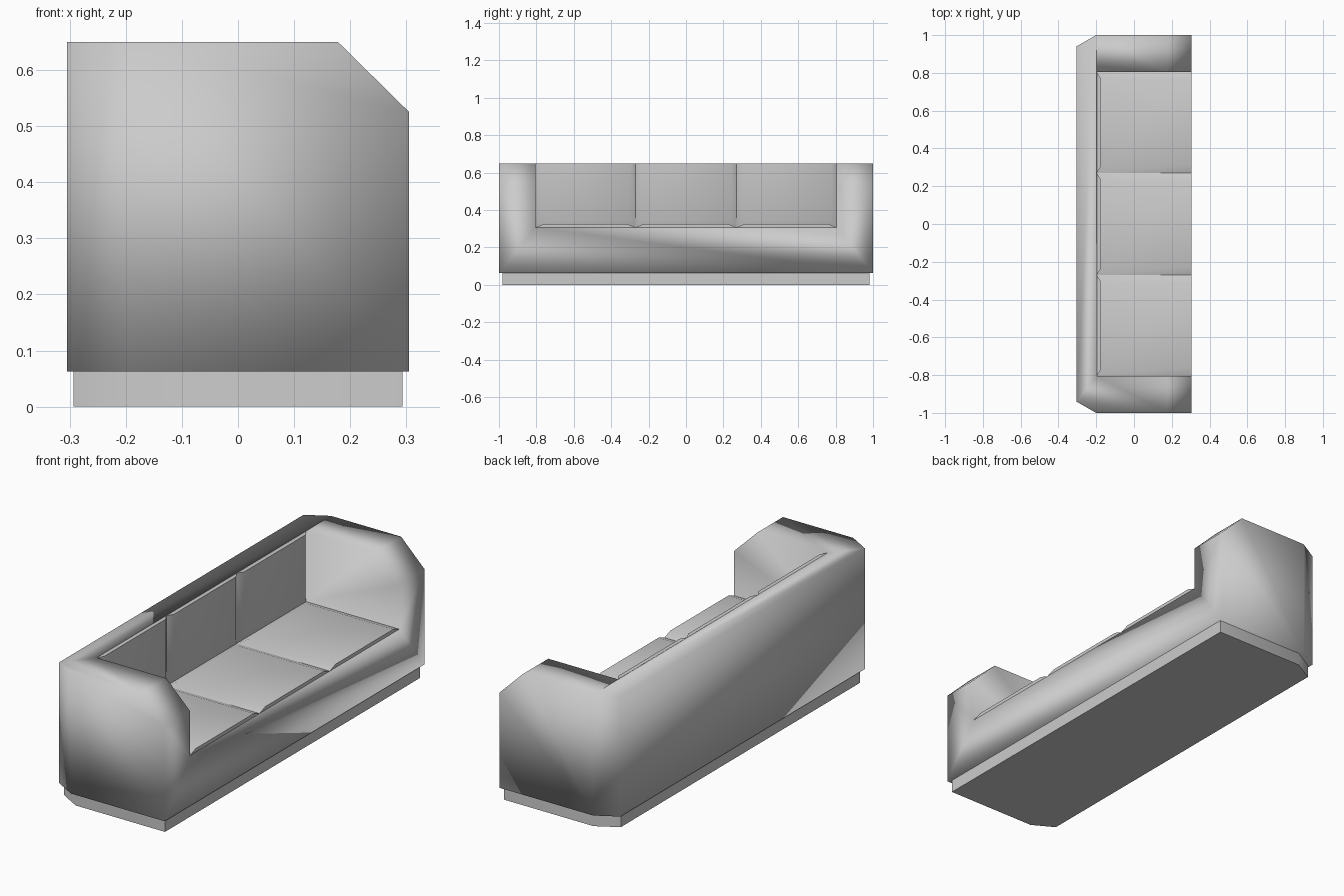
import bpy, bmesh, math

if "Cube" in bpy.data.objects:
    bpy.data.objects.remove(bpy.data.objects["Cube"])


def finish(name, verts, faces, angle):
    mesh = bpy.data.meshes.new(name)
    mesh.from_pydata(verts, [], faces)
    bm = bmesh.new()
    bm.from_mesh(mesh)
    bmesh.ops.recalc_face_normals(bm, faces=bm.faces)
    bm.to_mesh(mesh)
    bm.free()
    ob = bpy.data.objects.new(name, mesh)
    bpy.context.collection.objects.link(ob)
    smooth(ob, angle)
    return ob


def smooth(ob, angle):
    if angle:
        bpy.ops.object.select_all(action='DESELECT')
        ob.select_set(True)
        bpy.context.view_layer.objects.active = ob
        bpy.ops.object.shade_smooth_by_angle(angle=math.radians(angle))


def prism(name, loop_a, loop_b, angle=None):
    """Solid between two matching loops of points."""
    n = len(loop_a)
    faces = [tuple(range(n)), tuple(range(n, 2 * n))]
    faces += [(i, (i + 1) % n, n + (i + 1) % n, n + i) for i in range(n)]
    return finish(name, loop_a + loop_b, faces, angle)


def footprint(x, y, z):
    """Rectangle with cut back corners."""
    half = [(x, y), (-x + 0.105, y), (-x, y - 0.06)]
    return [(a, b, z) for a, b in half] + [(a, -b, z) for a, b in reversed(half)]


def cut(ob, cutter):
    m = ob.modifiers.new("cut", 'BOOLEAN')
    m.operation, m.solver, m.object = 'DIFFERENCE', 'EXACT', cutter
    bpy.context.view_layer.objects.active = ob
    bpy.ops.object.modifier_apply(modifier=m.name)
    bpy.data.objects.remove(cutter)


# Recessed plinth
prism("plinth", footprint(0.293, 0.98, 0), footprint(0.293, 0.98, 0.0625), 40)

# Upholstered frame: block, seat hollow, sloped arm fronts
X, TOP, SEAT, BACK = 0.305, 0.65, 0.308, -0.197
frame = prism("frame", footprint(X, 1, 0.0625), footprint(X, 1, TOP))
hollow = [(BACK, SEAT), (0.5, SEAT), (0.5, 0.9), (BACK, 0.9)]
slope = [(0.178, TOP), (0.305, 0.525), (0.6, 0.235), (0.6, 0.9), (0.178, 0.9)]
for profile, y in ((hollow, 0.805), (slope, 1.2)):
    cutter = prism("cutter", [(a, -y, b) for a, b in profile],
                   [(a, y, b) for a, b in profile])
    cut(frame, cutter)
smooth(frame, 95)

# Three seat pads and three back pads with tapered edges
edges = [-0.805, -0.27, 0.27, 0.805]
for i, (y0, y1) in enumerate(zip(edges, edges[1:])):
    a, x0 = 0.045, BACK + 0.04
    prism(f"seat_pad_{i + 1}",
          [(BACK, y0, SEAT), (X, y0, SEAT), (X, y1, SEAT), (BACK, y1, SEAT)],
          [(x0, y0 + a, 0.325), (X, y0 + a, 0.325),
           (X, y1 - a, 0.325), (x0, y1 - a, 0.325)], 60)
    b, z0 = 0.03, SEAT + 0.035
    prism(f"back_pad_{i + 1}",
          [(BACK, y0, SEAT), (BACK, y1, SEAT), (BACK, y1, TOP), (BACK, y0, TOP)],
          [(-0.178, y0 + b, z0), (-0.178, y1 - b, z0),
           (-0.178, y1 - b, TOP), (-0.178, y0 + b, TOP)], 60)
